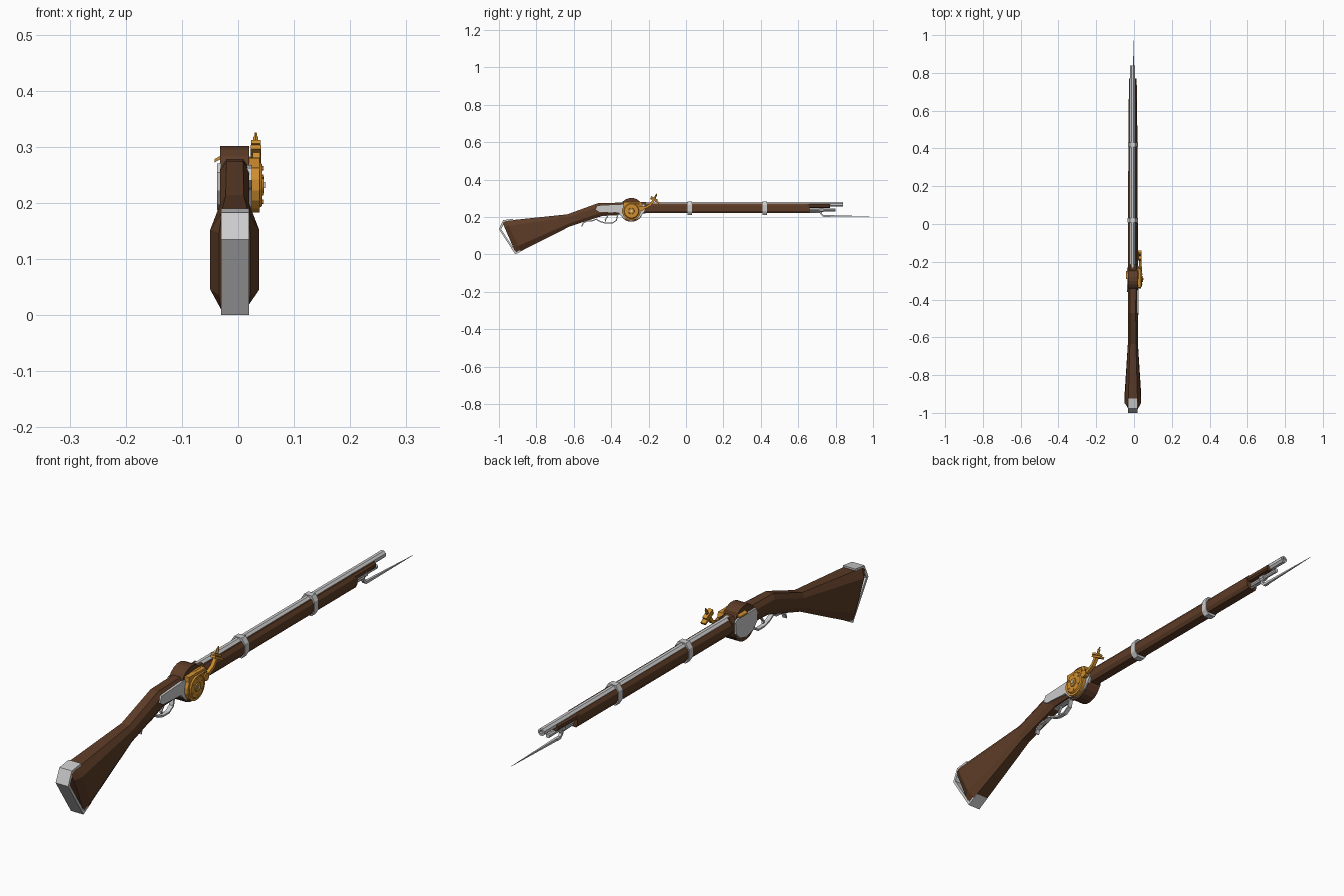
import bpy, bmesh, math
from mathutils import Vector

CX = -0.006  # centre plane of the stock and barrel


def material(name, rgb):
    m = bpy.data.materials.new(name)
    m.diffuse_color = (*rgb, 1)
    return m


WOOD = material("wood", (0.11, 0.045, 0.02))
GOLD = material("brass", (0.62, 0.27, 0.03))
STEEL = None


def make(name, verts, faces, mat=STEEL):
    me = bpy.data.meshes.new(name)
    me.from_pydata([tuple(v) for v in verts], [], faces)
    bm = bmesh.new()
    bm.from_mesh(me)
    bmesh.ops.recalc_face_normals(bm, faces=bm.faces)
    bm.to_mesh(me)
    bm.free()
    if mat:
        me.materials.append(mat)
    o = bpy.data.objects.new(name, me)
    bpy.context.collection.objects.link(o)
    return o


def skin(name, rings, mat=STEEL):
    """Join equal-length closed rings into a capped solid."""
    n = len(rings[0])
    faces = [tuple(range(n)), tuple(range(n * (len(rings) - 1), n * len(rings)))]
    for r in range(len(rings) - 1):
        for i in range(n):
            j = (i + 1) % n
            faces.append((r * n + i, r * n + j, r * n + n + j, r * n + n + i))
    return make(name, [v for r in rings for v in r], faces, mat)


def octo(yt, zt, yb, zb, hw, cap, bevel=0.2):
    """Chamfered cross-section between a top and a bottom point."""
    top, bot = Vector((CX, yt, zt)), Vector((CX, yb, zb))
    prof = [(cap, 0), (hw, bevel), (hw, 1 - bevel), (cap, 1)]
    prof += [(-w, f) for w, f in reversed(prof)]
    return [top.lerp(bot, f) + Vector((w, 0, 0)) for w, f in prof]


def plate(name, pts, x0, x1, mat=STEEL, inset=1.0):
    """Extrude a y-z outline along x, shrinking the outer face by inset."""
    cy = sum(p[0] for p in pts) / len(pts)
    cz = sum(p[1] for p in pts) / len(pts)
    outer = [(x1, cy + (y - cy) * inset, cz + (z - cz) * inset) for y, z in pts]
    return skin(name, [[(x0, y, z) for y, z in pts], outer], mat)


def circle(y, z, r, n):
    return [(y + r * math.cos(2 * math.pi * (i + .5) / n),
             z + r * math.sin(2 * math.pi * (i + .5) / n)) for i in range(n)]


def strip(name, pts, t, x0, x1, mat=STEEL):
    """Flat bar following a y-z path."""
    rings = []
    for i, p in enumerate(pts):
        a, b = Vector(pts[max(i - 1, 0)]), Vector(pts[min(i + 1, len(pts) - 1)])
        d = (b - a).normalized()
        n = Vector((-d.y, d.x)) * t / 2
        u, v = Vector(p) + n, Vector(p) - n
        rings.append([(x0, *u), (x1, *u), (x1, *v), (x0, *v)])
    return skin(name, rings, mat)


def rod(name, a, b, ra, rb, n=8, mat=STEEL):
    a, b = Vector(a), Vector(b)
    q = (b - a).to_track_quat('Z', 'Y')
    ang = [2 * math.pi * (i + .5) / n for i in range(n)]
    ring = lambda c, r: [c + q @ Vector((r * math.cos(t), r * math.sin(t), 0)) for t in ang]
    return skin(name, [ring(a, ra), ring(b, rb)], mat)


# Wooden stock: butt, wrist, breech
skin("stock", [
    octo(-0.982, 0.172, -0.912, 0.010, 0.028, 0.024, 0.16),
    octo(-0.962, 0.180, -0.882, 0.018, 0.0435, 0.025, 0.17),
    octo(-0.635, 0.214, -0.620, 0.150, 0.026, 0.016, 0.25),
    octo(-0.470, 0.274, -0.440, 0.208, 0.026, 0.015, 0.25),
    octo(-0.215, 0.280, -0.215, 0.220, 0.027, 0.016, 0.25)], WOOD)
# Fore-end with the slimmer tip
skin("fore_end", [octo(y, 0.272, y, 0.220, w, 0.016, 0.25)
                  for y, w in ((-0.22, 0.027), (0.66, 0.0225))], WOOD)
skin("fore_end_tip", [octo(y, 0.270, y, 0.248, w, 0.015, 0.25)
                      for y, w in ((0.65, 0.022), (0.77, 0.02))], WOOD)
# Rounded belly beneath the wheel
plate("wheel_belly", circle(-0.292, 0.238, 0.064, 20), CX - 0.026, CX + 0.026, WOOD)

# Barrel with bore
barrel = lambda y, r: [(CX - 0.002 + x, y, z) for x, z in circle(0, 0.2675, r, 8)]
skin("barrel", [barrel(-0.23, 0.0145), barrel(0.84, 0.0135),
                barrel(0.84, 0.007), barrel(0.80, 0.007)])

# Barrel bands
for i, y in enumerate((0.02, 0.42)):
    skin(f"barrel_band_{i + 1}", [octo(y + d, 0.284, y + d, 0.211, 0.0275 - i * 0.001, 0.015, 0.26)
                                  for d in (-0.012, 0.012)])

# Butt plate wrapping over the heel and the toe
plate("butt_plate", [(-0.925, 0.190), (-0.978, 0.183), (-1.0, 0.135), (-0.912, 0.0),
                     (-0.865, 0.026), (-0.869, 0.034), (-0.908, 0.012),
                     (-0.988, 0.134), (-0.970, 0.174), (-0.925, 0.180)],
      CX - 0.0245, CX + 0.0255)

# Side plates
plate("lock_plate", [(-0.472, 0.262), (-0.482, 0.240), (-0.465, 0.228), (-0.36, 0.222),
                     (-0.335, 0.195), (-0.295, 0.180), (-0.25, 0.195), (-0.222, 0.228),
                     (-0.222, 0.268), (-0.36, 0.268)], 0.015, 0.025)
plate("left_side_plate", [(-0.350, 0.272), (-0.362, 0.255), (-0.358, 0.222), (-0.335, 0.197),
                          (-0.295, 0.185), (-0.255, 0.195), (-0.232, 0.220), (-0.228, 0.262),
                          (-0.24, 0.272)], CX - 0.024, -0.037, inset=0.95)

# Lock wheel: cover, raised rim, hub, rivets, spindle
WY, WZ = -0.292, 0.232
plate("wheel_cover", circle(WY, WZ, 0.05, 16), 0.02, 0.038, GOLD)
plate("wheel_rim", circle(WY, WZ, 0.043, 16), 0.036, 0.043, GOLD, 0.88)
plate("wheel_hub", circle(WY, WZ, 0.018, 12), 0.040, 0.0465, GOLD, 0.85)
plate("wheel_spindle", circle(WY, WZ, 0.007, 4), 0.044, 0.049)
for i, (y, z) in enumerate(circle(WY, WZ, 0.030, 6)):
    plate(f"wheel_rivet_{i + 1}", circle(y, z, 0.004, 6), 0.041, 0.0455, GOLD)

# Brass pan cover bent over the breech
pan = [(-0.042, 0.272), (-0.028, 0.280), (0.014, 0.280), (0.024, 0.270), (0.040, 0.262),
       (0.042, 0.270), (0.026, 0.279), (0.016, 0.286), (-0.028, 0.286), (-0.042, 0.278)]
skin("pan_cover", [[(x, y, z) for x, z in pan] for y in (-0.292, -0.248)], GOLD)
plate("pan_block", [(-0.335, 0.262), (-0.335, 0.280), (-0.238, 0.280), (-0.232, 0.262)],
      0.015, 0.038, GOLD)

# Cock: pivot, curved arm, jaws and clamp screw
plate("cock_pivot", circle(-0.238, 0.246, 0.014, 10), 0.02, 0.042, GOLD)
strip("cock_arm", [(-0.240, 0.244), (-0.215, 0.252), (-0.192, 0.264), (-0.178, 0.282),
                   (-0.172, 0.294)], 0.012, 0.026, 0.039, GOLD)
strip("cock_lower_jaw", [(-0.190, 0.300), (-0.168, 0.288), (-0.143, 0.274)], 0.008, 0.022, 0.041, GOLD)
strip("cock_upper_jaw", [(-0.188, 0.309), (-0.170, 0.300), (-0.152, 0.289)], 0.007, 0.023, 0.040, GOLD)
rod("cock_screw", (0.0315, -0.172, 0.288), (0.0315, -0.160, 0.317), 0.005, 0.005, 6, GOLD)
rod("cock_screw_tip", (0.0315, -0.161, 0.314), (0.0315, -0.156, 0.325), 0.004, 0.002, 6, GOLD)

# Trigger guard and trigger
strip("trigger_guard", [(-0.557, 0.150), (-0.550, 0.167), (-0.530, 0.178), (-0.500, 0.180),
                        (-0.480, 0.188), (-0.460, 0.176), (-0.430, 0.167), (-0.395, 0.167),
                        (-0.372, 0.182), (-0.364, 0.215)], 0.006, CX - 0.008, CX + 0.008)
strip("guard_rear_tang", [(-0.535, 0.177), (-0.515, 0.187), (-0.48, 0.206), (-0.44, 0.209),
                          (-0.36, 0.212)], 0.007, CX - 0.009, CX + 0.009)
strip("trigger", [(-0.418, 0.212), (-0.422, 0.198), (-0.432, 0.185), (-0.430, 0.176)],
      0.006, CX - 0.004, CX + 0.004)

# Bayonet: mounting rod, collar, elbow and tapering blade
rod("bayonet_mount", (CX, 0.64, 0.238), (CX, 0.80, 0.238), 0.008, 0.008)
rod("bayonet_collar", (CX, 0.715, 0.238), (CX, 0.735, 0.238), 0.0125, 0.0125)
strip("bayonet_elbow", [(0.722, 0.236), (0.722, 0.218), (0.732, 0.207), (0.750, 0.206)],
      0.009, CX - 0.005, CX + 0.006)
rod("bayonet_blade", (CX + 0.002, 0.735, 0.206), (0.0, 1.0, 0.203), 0.007, 0.0006, 4)
rod("ramrod", (CX, 0.65, 0.226), (CX, 0.722, 0.224), 0.004, 0.004, 6)
